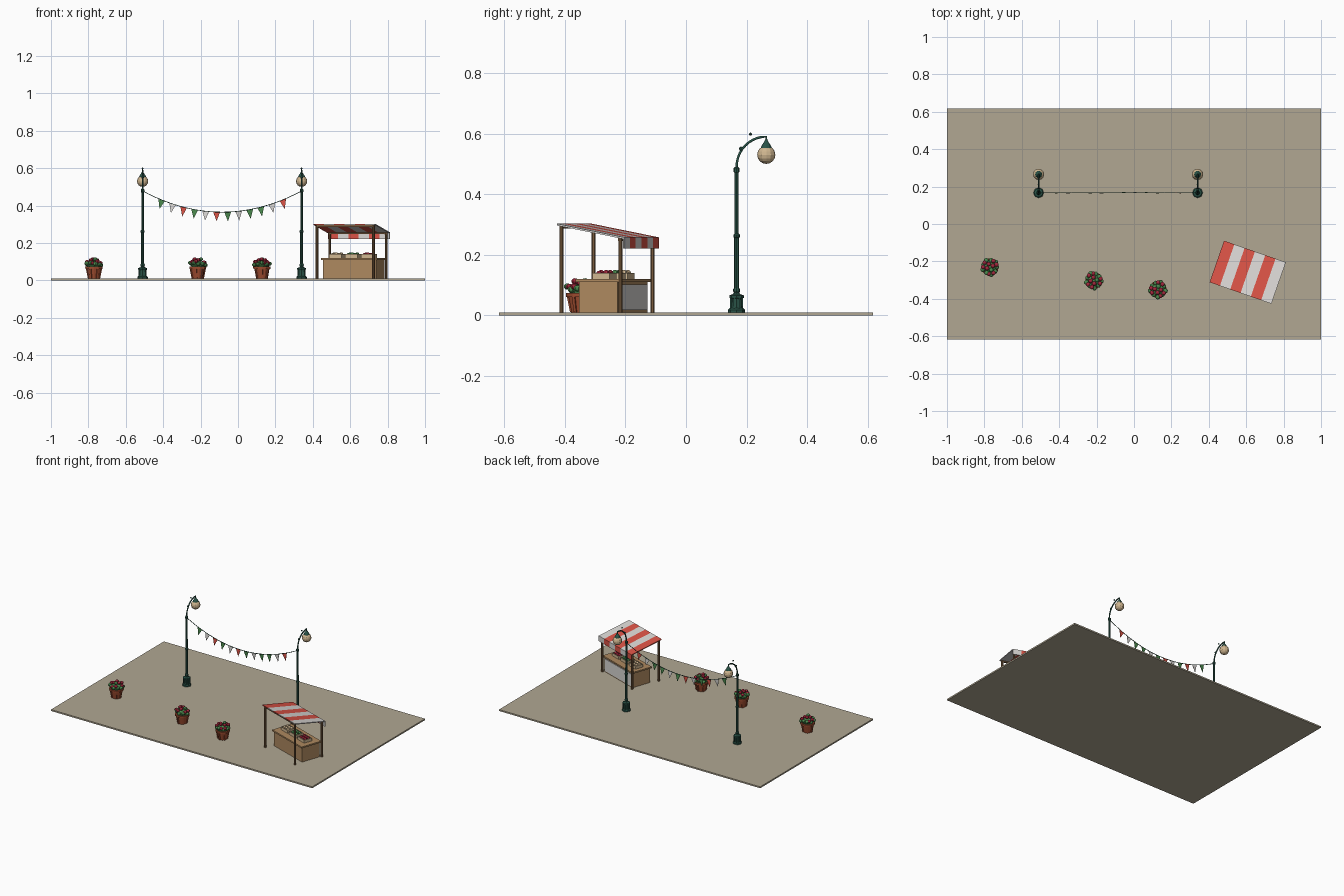
import bpy, bmesh, math, random
from mathutils import Matrix, Vector

if "Cube" in bpy.data.objects:
    bpy.data.objects.remove(bpy.data.objects["Cube"])

random.seed(4)


def mat(name, r, g, b):
    m = bpy.data.materials.new(name)
    m.diffuse_color = (r, g, b, 1)
    m.use_nodes = True
    m.node_tree.nodes["Principled BSDF"].inputs["Base Color"].default_value = m.diffuse_color
    return m


STONE = mat("paving stone", .44, .39, .29)
IRON = mat("dark green iron", .022, .085, .062)
RED = mat("red cloth", .70, .085, .06)
WHITE = mat("white cloth", .70, .68, .66)
WOOD = mat("tan wood", .42, .25, .115)
CREAM = mat("cream", .63, .47, .28)
BROWN = mat("brown wood", .20, .11, .05)
CLAY = mat("terracotta", .36, .075, .03)
LEAF = mat("leaf green", .07, .25, .075)
PETAL = mat("crimson petals", .36, .02, .045)


def finish(bm, name, mats, frame=Matrix(), smooth=False):
    bmesh.ops.recalc_face_normals(bm, faces=bm.faces[:])
    me = bpy.data.meshes.new(name)
    bm.to_mesh(me)
    bm.free()
    ob = bpy.data.objects.new(name, me)
    bpy.context.collection.objects.link(ob)
    ob.matrix_world = frame
    for m in mats:
        me.materials.append(m)
    if smooth:
        for p in me.polygons:
            p.use_smooth = True
    return ob


def add_box(bm, c, s, slot=0):
    m = Matrix.Translation(c) @ Matrix.Diagonal((*s, 1))
    new = bmesh.ops.create_cube(bm, size=1, matrix=m)["verts"]
    for f in {f for v in new for f in v.link_faces}:
        f.material_index = slot


def add_ball(bm, c, r, slot=0, squash=1, u=8, v=6):
    m = Matrix.Translation(c) @ Matrix.Diagonal((1, 1, squash, 1))
    new = bmesh.ops.create_uvsphere(bm, u_segments=u, v_segments=v, radius=r, matrix=m)["verts"]
    for f in {f for w in new for f in w.link_faces}:
        f.material_index = slot


def add_lathe(bm, profile, n, slot=0, centre=(0, 0)):
    rings = [[bm.verts.new((centre[0] + r * math.cos(2 * math.pi * i / n),
                            centre[1] + r * math.sin(2 * math.pi * i / n), z))
              for i in range(n)] for r, z in profile]
    faces = [bm.faces.new((a[i], a[(i + 1) % n], b[(i + 1) % n], b[i]))
             for a, b in zip(rings, rings[1:]) for i in range(n)]
    faces += [bm.faces.new(rings[0]), bm.faces.new(rings[-1])]
    for f in faces:
        f.material_index = slot


def tube(name, pts, r, m, frame=Matrix()):
    cu = bpy.data.curves.new(name, "CURVE")
    cu.dimensions = "3D"
    cu.bevel_depth = r
    cu.bevel_resolution = 1
    cu.use_fill_caps = True
    sp = cu.splines.new("POLY")
    sp.points.add(len(pts) - 1)
    for p, co in zip(sp.points, pts):
        p.co = (*co, 1)
    cu.materials.append(m)
    ob = bpy.data.objects.new(name, cu)
    ob.matrix_world = frame
    bpy.context.collection.objects.link(ob)


# Paved ground slab
bm = bmesh.new()
add_box(bm, (0, 0, .005), (2, 1.234, .01))
finish(bm, "paved_ground", [STONE])

# Street lamps with curved arms
LAMP_Y = .167
for x in (-.51, .34):
    frame = Matrix.Translation((x, LAMP_Y, 0))
    bm = bmesh.new()
    add_lathe(bm, [(.028, .01), (.028, .018), (.022, .024), (.019, .055), (.024, .058), (.024, .066),
                   (.012, .07), (.009, .075), (.012, .08), (.012, .085), (.0085, .09), (.008, .255),
                   (.0105, .258), (.0105, .266), (.007, .27), (.0065, .47), (.0095, .474),
                   (.0095, .486), (.006, .49)], 8)
    for i in range(8):
        a = math.pi / 8 + i * math.pi / 4
        add_box(bm, (.021 * math.cos(a), .021 * math.sin(a), .04), (.005, .005, .036))
    finish(bm, "lamp_post", [IRON], frame)
    arc = [(0, .098 - .098 * math.cos(t), .49 + .1 * math.sin(t))
           for t in [math.pi / 2 * k / 10 for k in range(11)]]
    tube("lamp_arm", arc + [(0, .098, .57)], .0045, IRON, frame)
    bm = bmesh.new()
    add_lathe(bm, [(.019, .553), (.015, .562), (.006, .575), (.004, .58)], 10, centre=(0, .098))
    add_ball(bm, (0, .015, .55), .007)
    add_ball(bm, (0, .046, .598), .005)
    finish(bm, "lamp_cap_and_knobs", [IRON], frame)
    bm = bmesh.new()
    add_ball(bm, (0, .098, .53), .030, u=12, v=8)
    finish(bm, "lamp_globe", [CREAM], frame)


# Sagging string and pennants
def sag(x):
    return .365 + .113 * ((x + .085) / .425) ** 2


tube("bunting_string", [(-.51 + .85 * k / 24, LAMP_Y, sag(-.51 + .85 * k / 24)) for k in range(25)],
     .002, IRON)
PATTERN = "GWRGWRGWGGWR"
bm = bmesh.new()
for k, letter in enumerate(PATTERN):
    x = -.408 + k * .0588
    slope = math.atan(.226 * (x + .085) / .425 ** 2)
    turn = Matrix.Rotation(-slope * .6, 3, "Y") @ Matrix.Rotation(random.uniform(-.1, .1), 3, "X")
    front, back = [[bm.verts.new(Vector((x, LAMP_Y, sag(x))) + turn @ Vector((px, py, pz)))
                    for px, pz in ((-.018, 0), (.018, 0), (0, -.05))] for py in (-.001, .001)]
    faces = [bm.faces.new(front), bm.faces.new(back)]
    faces += [bm.faces.new((front[i], front[(i + 1) % 3], back[(i + 1) % 3], back[i])) for i in range(3)]
    for f in faces:
        f.material_index = "GWR".index(letter)
finish(bm, "bunting_pennants", [LEAF, WHITE, RED])

# Flower pots: ribbed tub, foliage mound and blooms
for k, (x, y) in enumerate(((-.77, -.23), (-.215, -.302), (.128, -.35))):
    frame = Matrix.Translation((x, y, 0)) @ Matrix.Rotation(k * 1.3, 4, "Z")
    bm = bmesh.new()
    add_lathe(bm, [(.029, .01), (.039, .06), (.046, .061), (.047, .073), (.039, .074), (.037, .07)], 12)
    for i in range(6):
        a = math.pi * i / 3
        rib = bmesh.ops.create_cube(bm, size=1, matrix=Matrix.Rotation(a, 4, "Z")
                                    @ Matrix.Translation((.035, 0, .036))
                                    @ Matrix.Rotation(.2, 4, "Y")
                                    @ Matrix.Diagonal((.006, .010, .05, 1)))
    finish(bm, "flower_pot", [CLAY], frame)
    bm = bmesh.new()
    add_ball(bm, (0, 0, .08), .037, 0, .7)
    for i in range(9):
        a = 2 * math.pi * i / 9
        r = .036 + .005 * (i % 2)
        c = (r * math.cos(a), r * math.sin(a), .085 + random.uniform(-.006, .01))
        add_ball(bm, c, .013, 0, .8)
        a += .35
        bloom = 1 + i % 2
        c = (.037 * math.cos(a), .037 * math.sin(a), .098 + random.uniform(-.006, .006))
        if i % 3 != 2:
            add_ball(bm, c, .012, 1, .8)
    for i in range(4):
        a = math.pi / 2 * i + .4
        add_ball(bm, (.017 * math.cos(a), .017 * math.sin(a), .109 + .004 * (i % 2)), .012, i % 4 // 3 ^ 1, .8)
    finish(bm, "foliage_and_blooms", [LEAF, PETAL], frame)

# Market stall, turned on the ground; local +y faces the customers
STALL = Matrix.Translation((.608, -.258, 0)) @ Matrix.Rotation(math.radians(-19.2), 4, "Z")
W, D = .35, .235


def roof(y):
    return .277 - y * .045 / D


bm = bmesh.new()
for sx in (-1, 1):
    for y in (-.106, .1):
        top = roof(y)
        add_lathe(bm, [(.0075, .01), (.0075, top)], 8, centre=(sx * .16, y))
    add_box(bm, (sx * .16, .1, roof(.1) - .006), (.012, .012, .012))
for y in (-.106, .1):
    add_box(bm, (0, y, roof(y) - .006), (.32, .01, .01))
finish(bm, "stall_posts", [BROWN], STALL)

# Counter with cloth panel toward customers
bm = bmesh.new()
add_box(bm, (.004, .02, .06), (.30, .135, .10))
add_box(bm, (.004, .02, .115), (.316, .152, .010))
add_box(bm, (.004, .0895, .06), (.28, .005, .085), 1)
finish(bm, "stall_counter", [WOOD, WHITE], STALL)

# Striped awning and hanging valance
STRIPES = 6
bm = bmesh.new()
for k in range(STRIPES):
    x0, x1 = -W / 2 + W * k / STRIPES, -W / 2 + W * (k + 1) / STRIPES
    quads = [[bm.verts.new((x, y, roof(y) + dz)) for x, y in
              ((x0, -D / 2), (x1, -D / 2), (x1, D / 2), (x0, D / 2))] for dz in (-.003, .003)]
    lo, hi = quads
    faces = [bm.faces.new(lo), bm.faces.new(hi)]
    faces += [bm.faces.new((lo[i], lo[(i + 1) % 4], hi[(i + 1) % 4], hi[i])) for i in range(4)]
    for f in faces:
        f.material_index = k % 2
    add_box(bm, ((x0 + x1) / 2, D / 2 - .002, .238), (x1 - x0, .004, .036), k % 2)
finish(bm, "striped_awning", [RED, WHITE], STALL)

# Open crates of produce on the counter
for x, goods in ((-.09, CREAM), (.0, LEAF), (.09, PETAL)):
    bm = bmesh.new()
    add_box(bm, (x, .02, .1215), (.066, .056, .003))
    for s in (-1, 1):
        add_box(bm, (x + s * .033, .02, .13), (.004, .06, .02))
        add_box(bm, (x, .02 + s * .028, .13), (.066, .004, .02))
    for i in range(3):
        for j in range(2):
            add_ball(bm, (x - .02 + i * .02, .008 + j * .024, .136 + .003 * ((i + j) % 2)), .011, 1)
    finish(bm, "produce_crate", [CREAM, goods], STALL)
